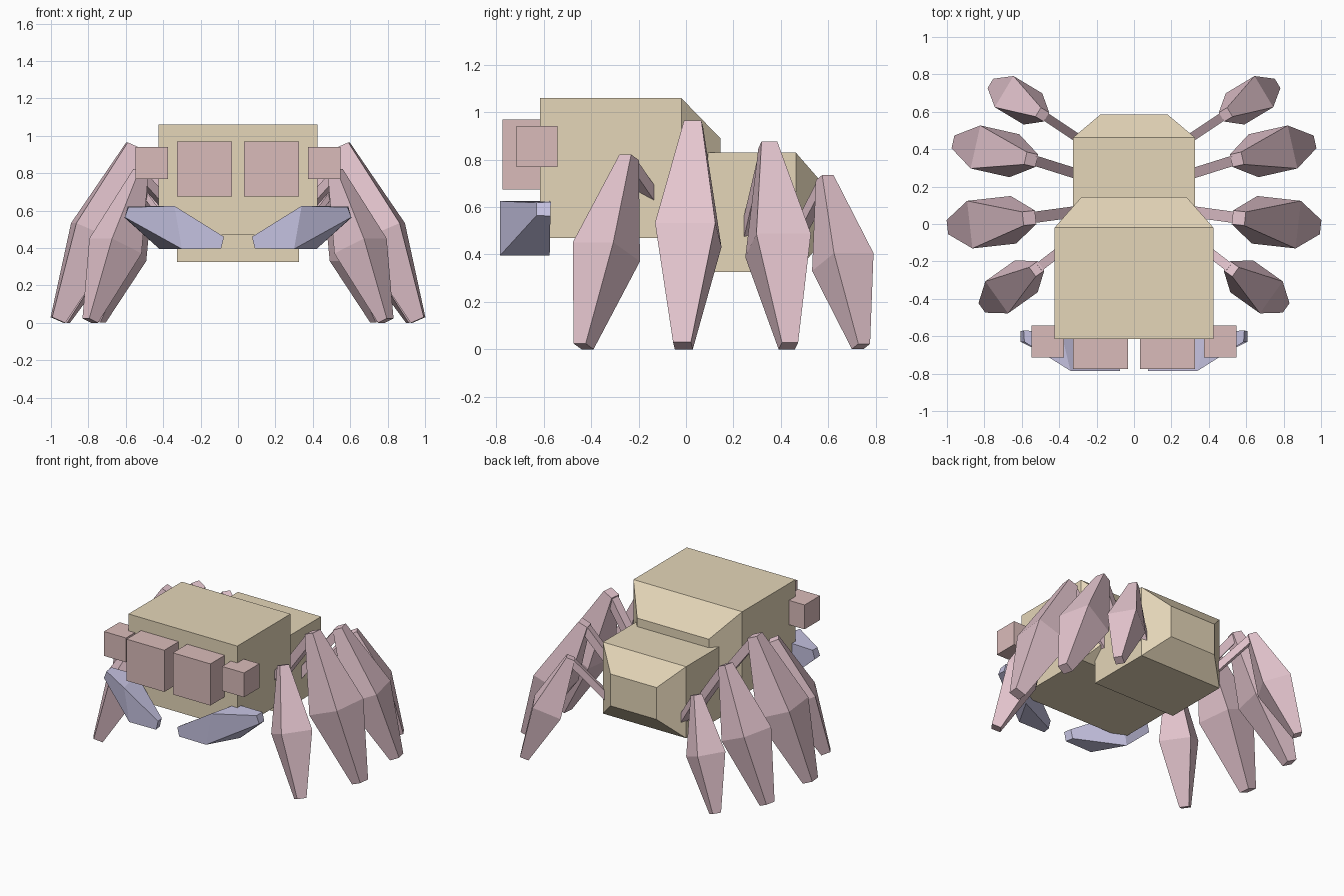
import bpy, bmesh
from mathutils import Vector

if "Cube" in bpy.data.objects:
    bpy.data.objects.remove(bpy.data.objects["Cube"])


def material(name, rgb):
    m = bpy.data.materials.new(name)
    m.diffuse_color = (*rgb, 1)
    m.use_nodes = True
    m.node_tree.nodes["Principled BSDF"].inputs["Base Color"].default_value = m.diffuse_color
    return m


SAND = material("sand", (0.78, 0.67, 0.48))
PINK = material("pink", (0.78, 0.56, 0.62))
ROSE = material("rose", (0.70, 0.50, 0.49))
BLUE = material("blue", (0.56, 0.54, 0.75))


def loft(name, rings, mat, mirror=False):
    """Skin a list of four-point rings and cap both ends."""
    bm = bmesh.new()
    loops = [[bm.verts.new(p) for p in ring] for ring in rings]
    for a, b in zip(loops, loops[1:]):
        for i in range(4):
            j = (i + 1) % 4
            bm.faces.new((a[i], a[j], b[j], b[i]))
    bm.faces.new(loops[0])
    bm.faces.new(loops[-1])
    bmesh.ops.recalc_face_normals(bm, faces=bm.faces)
    me = bpy.data.meshes.new(name)
    bm.to_mesh(me)
    bm.free()
    me.materials.append(mat)
    ob = bpy.data.objects.new(name, me)
    bpy.context.collection.objects.link(ob)
    if mirror:
        ob.modifiers.new("mirror", 'MIRROR')
    return ob


def rect(x0, x1, y, z0, z1):
    return [(x0, y, z0), (x1, y, z0), (x1, y, z1), (x0, y, z1)]


def bar(name, start, end, sizes, mat):
    """Square bar along a line; sizes are (position, half width) pairs."""
    a, b = Vector(start), Vector(end)
    d = (b - a).normalized()
    s = d.cross(Vector((0, 0, 1))).normalized()
    n = s.cross(d)
    rings = []
    for t, h in sizes:
        c = a.lerp(b, t)
        rings.append([c + s * h * u + n * h * v
                      for u, v in ((-1, -1), (1, -1), (1, 1), (-1, 1))])
    return loft(name, rings, mat, mirror=True)


# Body: two boxes tapering at the rear
loft("head", [rect(-.425, .425, -.615, .47, 1.06),
              rect(-.425, .425, -.02, .47, 1.06),
              rect(-.28, .28, .145, .64, .89)], SAND)
loft("abdomen", [rect(-.325, .325, 0, .325, .83),
                 rect(-.325, .325, .463, .325, .83),
                 rect(-.18, .18, .585, .465, .69)], SAND)

# Eyes: cubes
for name, x, y, z, h in (("large_eye", .18, -.628, .822, .147),
                         ("small_eye", .461, -.628, .855, .086)):
    loft(name, [rect(x - h, x + h, y - h, z - h, z + h),
                rect(x - h, x + h, y + h, z - h, z + h)], ROSE, mirror=True)

# Fangs: outer tip, wide middle, inner tip
loft("fang", [
    [(.586, -.63, .618), (.606, -.63, .565), (.606, -.572, .562), (.59, -.57, .622)],
    [(.34, -.785, .625), (.30, -.785, .395), (.42, -.575, .395), (.39, -.575, .625)],
    [(.075, -.785, .46), (.09, -.785, .397), (.10, -.73, .397), (.085, -.73, .46)],
], BLUE, mirror=True)

# Legs: hip inside body, knee, foot, scale
legs = [
    ((.39, -.14, .64), (.52, -.24, .81), (.79, -.432, .012), .82),
    ((.28, .07, .54), (.56, .032, .95), (.963, -.013, .015), 1.0),
    ((.28, .26, .47), (.55, .345, .862), (.937, .432, .014), .92),
    ((.28, .445, .43), (.49, .585, .724), (.745, .738, .012), .76),
]
for i, (hip, knee, foot, k) in enumerate(legs, 1):
    top = Vector(knee) + Vector((0, 0, -.03 * k))
    bar(f"upper_leg_{i}", hip, top, [(0, .03 * k), (1, .03 * k)], PINK)
    bar(f"lower_leg_{i}", knee, foot,
        [(0, .037 * k), (.5, .128 * k), (1, .038 * k)], PINK)
